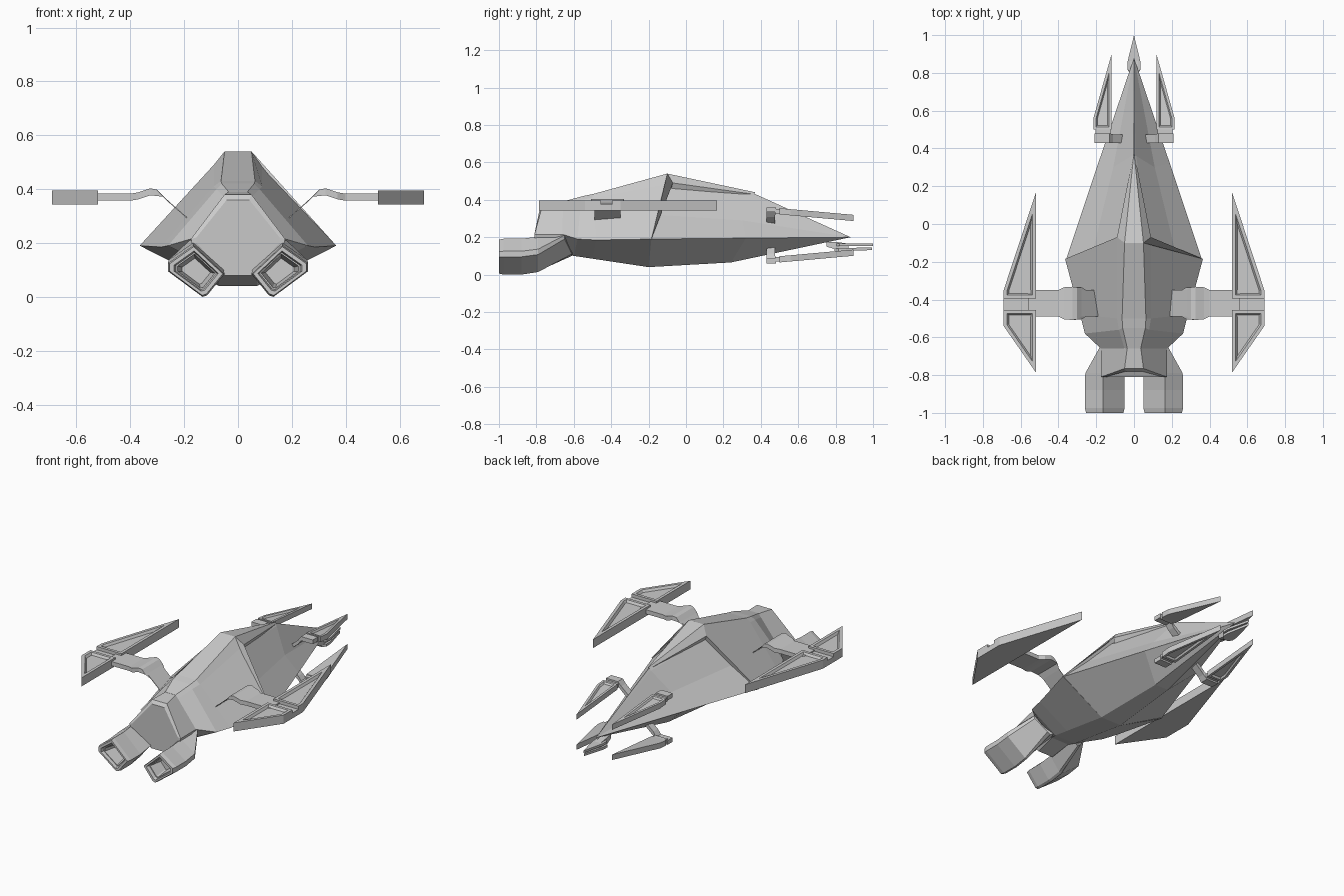
import bpy, bmesh
from mathutils import Vector

if "Cube" in bpy.data.objects:
    bpy.data.objects.remove(bpy.data.objects["Cube"])


def finish(name, bm, mirror=None, z=0.0):
    bmesh.ops.remove_doubles(bm, verts=bm.verts, dist=0.0005)
    bmesh.ops.recalc_face_normals(bm, faces=bm.faces)
    me = bpy.data.meshes.new(name)
    bm.to_mesh(me)
    bm.free()
    ob = bpy.data.objects.new(name, me)
    ob.location.z = z
    bpy.context.collection.objects.link(ob)
    if mirror:
        ob.modifiers.new("mirror", 'MIRROR').use_axis = mirror
    return ob


def loft(name, rings, mirror=None, z=0.0):
    bm = bmesh.new()
    vs = [[bm.verts.new(p) for p in r] for r in rings]
    n = len(rings[0])
    for a, b in zip(vs, vs[1:]):
        for i in range(n):
            j = (i + 1) % n
            bm.faces.new((a[i], a[j], b[j], b[i]))
    bm.faces.new(vs[0][::-1])
    bm.faces.new(vs[-1])
    return finish(name, bm, mirror, z)


def sym(half):
    """Close a half section (top to bottom) by mirroring it over x."""
    return half + [(-x, y, z) for x, y, z in reversed(half)]


def plate(name, pts, z0, z1, rim=0, depth=0.0, slope=0.0, mirror=(True, False, False), z=0.0):
    """Flat prism with an optional sunken panel; slope lowers it along y."""
    bm = bmesh.new()
    f = bm.faces.new([bm.verts.new((x, y, z0)) for x, y in pts])
    ext = bmesh.ops.extrude_face_region(bm, geom=[f])['geom']
    bmesh.ops.translate(bm, vec=(0, 0, z1 - z0), verts=[g for g in ext if isinstance(g, bmesh.types.BMVert)])
    bmesh.ops.recalc_face_normals(bm, faces=bm.faces)
    if rim:
        top = max(bm.faces, key=lambda q: q.calc_center_median().z)
        bmesh.ops.inset_region(bm, faces=[top], thickness=rim, use_even_offset=True)
        bmesh.ops.inset_region(bm, faces=[top], thickness=rim * 0.5, depth=-depth, use_even_offset=True)
    y0 = min(p[1] for p in pts)
    for v in bm.verts:
        v.co.z -= (v.co.y - y0) * slope
    return finish(name, bm, mirror, z)


# Hull: forward cone running to the nose
loft("front_hull", [
    sym([(.05, -.15, .50), (.08, -.12, .47), (.22, -.15, .32), (.36, -.19, .19), (.07, -.2, .04)]),
    sym([(.002, .36, .435), (.012, .36, .42), (.11, .3, .29), (.19, .32, .195), (.045, .24, .065)]),
    sym([(0, .88, .2)] * 5)])

# Hull: rear body, narrowing to a waist and then the tail block
loft("rear_hull", [
    sym([(.05, -.1, .54), (.09, -.07, .49), (.365, -.185, .19), (.07, -.2, .04)]),
    sym([(.063, -.5, .43), (.09, -.5, .41), (.285, -.48, .185), (.07, -.5, .085)]),
    sym([(.06, -.55, .42), (.08, -.56, .40), (.26, -.58, .19), (.07, -.6, .10)]),
    sym([(.035, -.66, .39), (.05, -.66, .37), (.175, -.66, .215), (.06, -.65, .11)])])
loft("tail_block", [
    sym([(.035, -.65, .39), (.175, -.65, .215), (.17, -.65, .19), (.06, -.64, .11)]),
    sym([(.05, -.765, .38), (.175, -.81, .215), (.17, -.81, .195), (.05, -.77, .08)]),
    sym([(.042, -.78, .36), (.155, -.81, .22), (.155, -.81, .2), (.045, -.77, .085)])])

# Raised dorsal wedge
loft("dorsal_wedge", [
    sym([(.05, -.1, .54), (.09, -.07, .49), (.06, -.09, .42)]),
    sym([(.001, .37, .44), (.005, .36, .43), (.001, .34, .40)])])

# Engines: tilted nacelles with recessed nozzles
sec = [(.05, .085), (.165, .192), (.26, .125), (.26, .095), (.132, 0), (.115, .005)]
c = Vector((.155, .095))


def nacelle_ring(y, s, dz=0.0):
    return [(c.x + (x - c.x) * s, y, c.y + (z - c.y) * s + dz) for x, z in sec]


loft("engine", [
    [(.05, -.6, .12), (.1, -.62, .25), (.18, -.65, .21), (.18, -.65, .19), (.12, -.61, .11), (.1, -.61, .1)],
    nacelle_ring(-.79, .98, .012), nacelle_ring(-.88, 1), nacelle_ring(-.975, 1),
    nacelle_ring(-1, .94), nacelle_ring(-1, .78), nacelle_ring(-.98, .72),
    nacelle_ring(-.98, .66), nacelle_ring(-.9, .5)], (True, False, False))

# Side wings: base plate with two framed triangular panels
plate("wing_base", [(.52, .165), (.69, -.35), (.69, -.54), (.52, -.785)], .342, .375)
plate("wing_front_panel", [(.52, .165), (.69, -.35), (.69, -.395), (.52, -.395)], .37, .395, .018, .014)
plate("wing_rear_panel", [(.52, -.455), (.69, -.455), (.69, -.54), (.52, -.785)], .37, .395, .018, .014)

# Wing arms: bent strap with a wider elbow: x, z, half width
arm = [(.56, .37, .07), (.40, .37, .07), (.37, .375, .085), (.325, .39, .088),
       (.29, .385, .085), (.265, .36, .07), (.18, .285, .07)]
loft("wing_arm", [[(x - d, -.42 - w, z - .013), (x - d, -.42 + w, z - .013),
                   (x + d, -.42 + w, z + .013), (x + d, -.42 - w, z + .013)]
                  for x, z, w in arm for d in [.012 if x < .3 else 0]], (True, False, False))

# Four forward fins, mirrored left-right and above-below the nose
both = (True, False, True)
plate("nose_fin", [(.12, .895), (.118, .5), (.215, .5), (.215, .56)], .112, .145, .014, .01, .09, both, .21)
plate("fin_block", [(.125, .475), (.205, .475), (.205, .51), (.125, .51)], .115, .14, mirror=both, z=.21)
loft("fin_strut", [[(x, .43, z - .012), (x, y, z - .012), (x, y, z + .014), (x, .43, z + .014)]
                   for x, y, z in [(.21, .48, .136), (.13, .48, .136), (.11, .475, .11), (.04, .475, .05)]],
     both, .21)

# Nose probe: small mount carrying two blades
loft("probe_mount", [
    sym([(.012, .75, .175), (.012, .75, .15)]),
    sym([(.02, .8, .175), (.02, .8, .135)]),
    sym([(.02, .87, .165), (.02, .87, .13)])])
blade = [(0, 1), (.034, .86), (.034, .82), (.015, .8), (-.015, .8), (-.034, .82), (-.034, .86)]
plate("probe_upper_blade", blade, .152, .166, mirror=None)
plate("probe_lower_blade", [(x, y - .005) for x, y in blade], .125, .14, slope=-.03, mirror=None)
